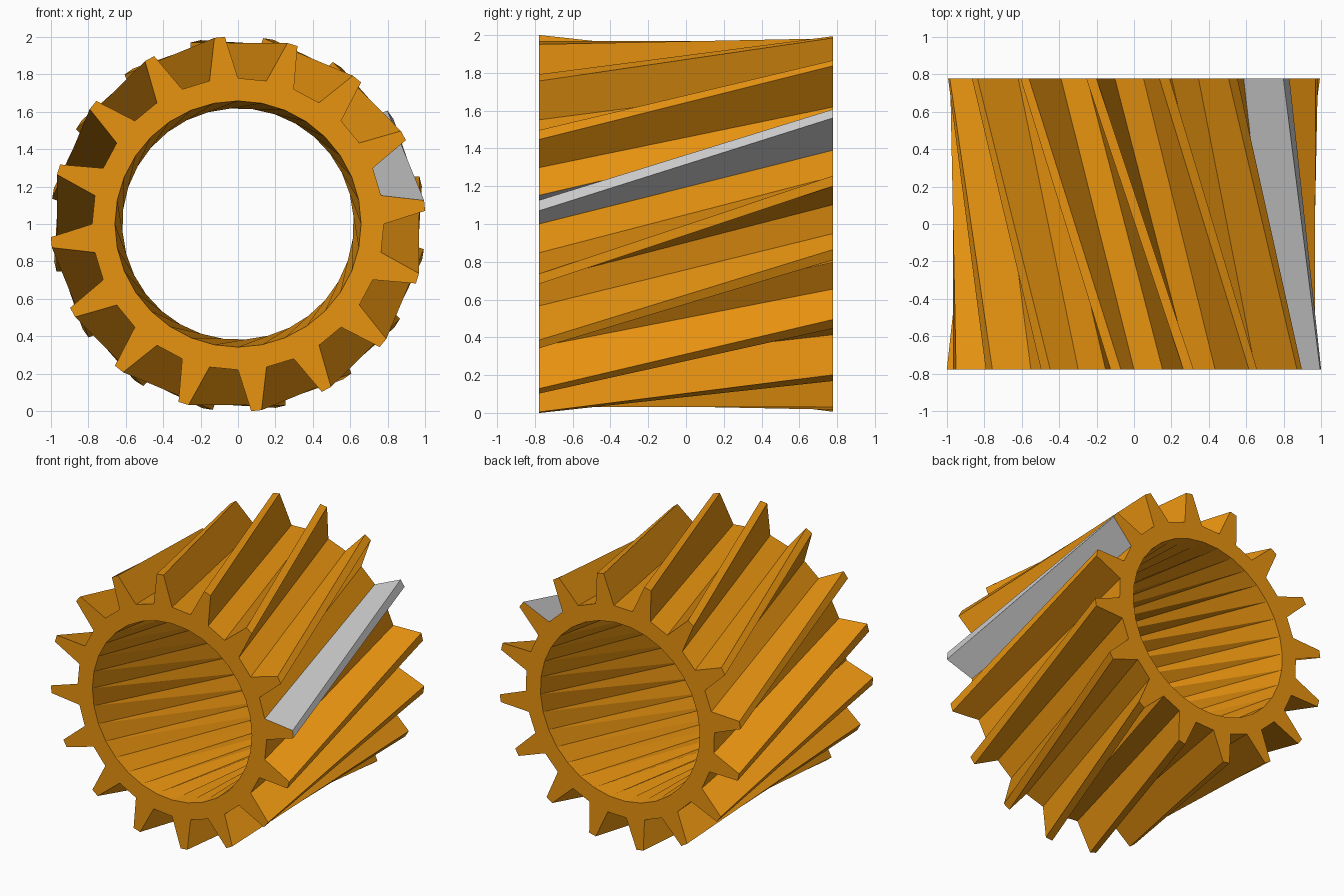
import bpy, bmesh, math

if "Cube" in bpy.data.objects:
    bpy.data.objects.remove(bpy.data.objects["Cube"])

N = 16                      # teeth
STEP = 2 * math.pi / N
TWIST = math.radians(30)
HALF = 0.777                # half length along y
R_BORE, R_ROOT, R_TIP = 0.658, 0.78, 1.003
TIP_HALF = math.radians(1.6)

def material(name, color):
    m = bpy.data.materials.new(name)
    m.diffuse_color = color
    m.use_nodes = True
    m.node_tree.nodes["Principled BSDF"].inputs["Base Color"].default_value = m.diffuse_color
    return m

bm = bmesh.new()

def ring_vert(r, a, end):
    a += TWIST * end
    return bm.verts.new((r * math.cos(a), -HALF + 2 * HALF * end, 1 + r * math.sin(a)))

# vertex rings for front (0) and back (1): bore, root and two tip corners per tooth
bore, root, tips = [], [], []
for end in (0, 1):
    bore.append([ring_vert(R_BORE, i * STEP / 2, end) for i in range(2 * N)])
    root.append([ring_vert(R_ROOT, i * STEP / 2, end) for i in range(2 * N)])
    tips.append([[ring_vert(R_TIP, (i + 0.25) * STEP + s * TIP_HALF, end) for s in (-1, 1)]
                 for i in range(N)])

def strip(a, b, mat=0):
    # long quad joining two front-to-back edges
    f = bm.faces.new((a[0], a[1], b[1], b[0]))
    f.material_index = mat

def edge(ring, i):
    return ring[0][i], ring[1][i]

for i in range(N):
    a, b, c = 2 * i, 2 * i + 1, (2 * i + 2) % (2 * N)
    low, high = [(tips[0][i][s], tips[1][i][s]) for s in (0, 1)]
    grey = 1 if i == 0 else 0          # one tooth is grey
    # tooth flanks, tip, and the gap floor
    strip(edge(root, a), low, grey)
    strip(low, high, grey)
    strip(high, edge(root, b), grey)
    strip(edge(root, b), edge(root, c))
    # end caps
    for e in (0, 1):
        bm.faces.new((root[e][a], tips[e][i][0], tips[e][i][1], root[e][b]))
        for j, k in ((a, b), (b, c)):
            bm.faces.new((bore[e][j], root[e][j], root[e][k], bore[e][k]))
    # bore wall, split along the longer diagonal
    for j, k in ((a, b), (b, c)):
        bm.faces.new((bore[0][j], bore[0][k], bore[1][k]))
        bm.faces.new((bore[0][j], bore[1][k], bore[1][j]))

bmesh.ops.recalc_face_normals(bm, faces=bm.faces)
mesh = bpy.data.meshes.new("helical_gear")
bm.to_mesh(mesh)
bm.free()
mesh.materials.append(material("orange", (0.8, 0.29, 0.005, 1)))
mesh.materials.append(material("grey", (0.6, 0.6, 0.6, 1)))
gear = bpy.data.objects.new("helical_gear", mesh)
bpy.context.collection.objects.link(gear)
